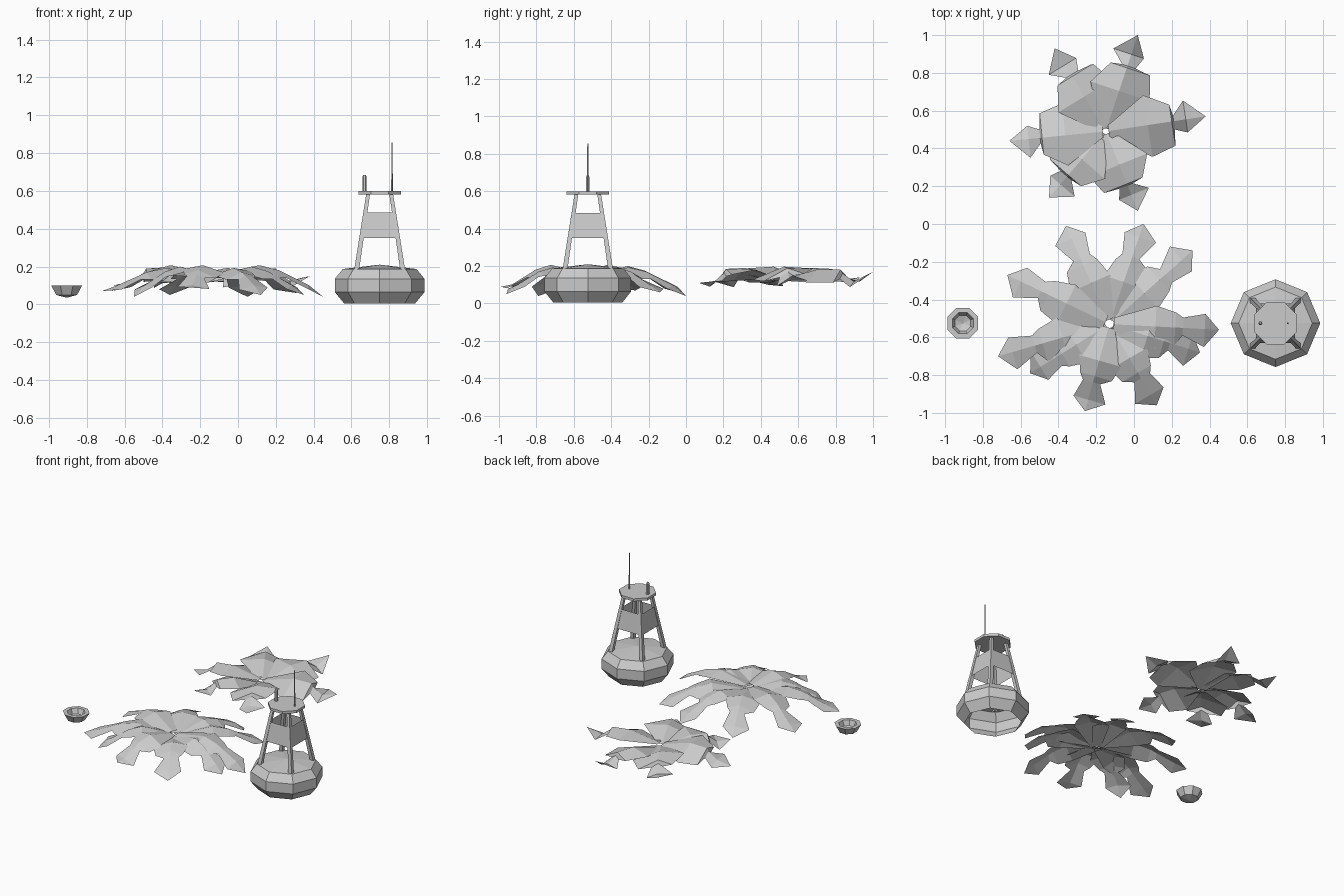
import bpy, bmesh, math
from mathutils import Vector

if "Cube" in bpy.data.objects:
    bpy.data.objects.remove(bpy.data.objects["Cube"])


def finish(name, bm, loc=(0, 0, 0)):
    me = bpy.data.meshes.new(name)
    bm.to_mesh(me)
    bm.free()
    ob = bpy.data.objects.new(name, me)
    ob.location = loc
    bpy.context.collection.objects.link(ob)
    return ob


def lathe(name, profile, sides, loc, turn=0.0, ysc=1.0):
    """Low-poly turned shape from (radius, z) points; radius 0 makes a pole."""
    bm = bmesh.new()
    rings = []
    for r, z in profile:
        if r == 0:
            rings.append([bm.verts.new((0, 0, z))] * sides)
        else:
            rings.append([bm.verts.new((r * math.cos(turn + math.tau * i / sides),
                                        ysc * r * math.sin(turn + math.tau * i / sides), z))
                          for i in range(sides)])
    for a, b in zip(rings, rings[1:]):
        for i in range(sides):
            j = (i + 1) % sides
            bm.faces.new(list(dict.fromkeys((a[i], a[j], b[j], b[i]))))
    bmesh.ops.recalc_face_normals(bm, faces=bm.faces)
    return finish(name, bm, loc)


def leaf(bm, centre, tip, tip_z, sections, flip):
    """Folded leaf: each section is (t, left, right, rib z, left drop, right drop)."""
    c = Vector(centre)
    along = Vector(tip) - c
    side = Vector((-along.y, along.x)).normalized() * flip
    prev = None
    for t, wl, wr, z, dl, dr in sections:
        row = []
        for w, dz in ((wl, -dl), (0, 0), (-wr, -dr)):
            p = c + along * t + side * w
            row.append(bm.verts.new((p.x, p.y, z + dz)))
        if prev:
            for k in (0, 1):
                bm.faces.new((prev[k], prev[k + 1], row[k + 1], row[k]))
        prev = row
    end = bm.verts.new((tip[0], tip[1], tip_z))
    for k in (0, 1):
        bm.faces.new((prev[k], prev[k + 1], end))


def plant(name, centre, tips, sections):
    bm = bmesh.new()
    for i, (x, y, z, flip) in enumerate(tips):
        lift = 0.012 * (i % 3 - 1)
        rows = [(t, l, r, h + lift * (1 - t), a, b) for t, l, r, h, a, b in sections]
        leaf(bm, centre, (x, y), z, rows, flip)
    return finish(name, bm)


# Large spreading plant in front
plant("front_plant", (-0.13, -0.53),
      [(0.05, 0.0, 0.04, -1), (-0.36, -0.01, 0.05, 1), (-0.67, -0.27, 0.07, 1),
       (-0.72, -0.70, 0.07, 1), (-0.55, -0.79, 0.04, -1), (-0.26, -0.99, 0.09, 1),
       (0.12, -0.96, 0.05, -1), (0.35, -0.68, 0.05, -1), (0.45, -0.56, 0.04, -1),
       (0.31, -0.14, 0.06, 1)],
      [(0.04, 0.035, 0.035, 0.15, 0.0, 0.0), (0.42, 0.12, 0.11, 0.20, 0.04, 0.02),
       (0.60, 0.095, 0.08, 0.175, 0.04, 0.02), (0.67, 0.04, 0.055, 0.155, 0.02, 0.01),
       (0.87, 0.095, 0.08, 0.10, 0.02, 0.01)])

# Smaller six-leaf plant behind, blades twisted like a pinwheel
plant("back_plant", (-0.15, 0.49),
      [(0.02, 1.0, 0.17, 1), (-0.42, 0.93, 0.14, 1), (-0.66, 0.44, 0.10, 1),
       (-0.45, 0.14, 0.12, 1), (0.02, 0.07, 0.11, 1), (0.38, 0.57, 0.15, 1)],
      [(0.03, 0.03, 0.03, 0.135, 0.0, 0.0), (0.42, 0.16, 0.17, 0.19, 0.01, 0.07),
       (0.66, 0.09, 0.13, 0.185, 0.03, 0.07), (0.68, 0.03, 0.045, 0.165, 0.02, 0.03),
       (0.80, 0.10, 0.07, 0.12, 0.0, 0.03)])

# Small open cup
lathe("cup", [(0, 0.035), (0.06, 0.05), (0.088, 0.10), (0.06, 0.10), (0.045, 0.065), (0, 0.05)],
      8, (-0.906, -0.525, 0), math.pi / 8)

# Buoy float, open underneath
BX, BY = 0.749, -0.525
lathe("float", [(0.187, 0.004), (0.237, 0.065), (0.237, 0.135), (0.195, 0.187), (0, 0.21)],
      8, (BX, BY, 0), 0, 0.98)


def leg_offset(z):
    return 0.122 - (z - 0.18) * (0.122 - 0.06) / 0.41


corners = [(-1, -1), (1, -1), (1, 1), (-1, 1)]

# Four sloping legs
bm = bmesh.new()
for sx, sy in corners:
    rings = []
    for z, h in ((0.18, 0.013), (0.59, 0.010)):
        o = leg_offset(z)
        rings.append([bm.verts.new((sx * o + a * h, sy * o + b * h, z)) for a, b in corners])
    for i in range(4):
        j = (i + 1) % 4
        bm.faces.new((rings[0][i], rings[0][j], rings[1][j], rings[1][i]))
finish("tower_legs", bm, (BX, BY, 0))

# Sheet panels between the legs
bm = bmesh.new()
rows = [[bm.verts.new((sx * (leg_offset(z) + 0.008), sy * (leg_offset(z) + 0.008), z))
         for sx, sy in corners] for z in (0.35, 0.485)]
for i in range(4):
    j = (i + 1) % 4
    bm.faces.new((rows[0][i], rows[0][j], rows[1][j], rows[1][i]))
finish("tower_panels", bm, (BX, BY, 0))

# Top plate, lamp and aerial
lathe("top_plate", [(0, 0.582), (0.122, 0.582), (0.122, 0.60), (0, 0.60)], 8, (BX, BY, 0), math.pi / 8)
lathe("lamp", [(0.011, 0.60), (0.011, 0.675), (0.006, 0.685), (0, 0.685)], 6, (0.669, BY, 0))
lathe("aerial", [(0.005, 0.60), (0.003, 0.855), (0, 0.855)], 5, (0.814, BY, 0))
